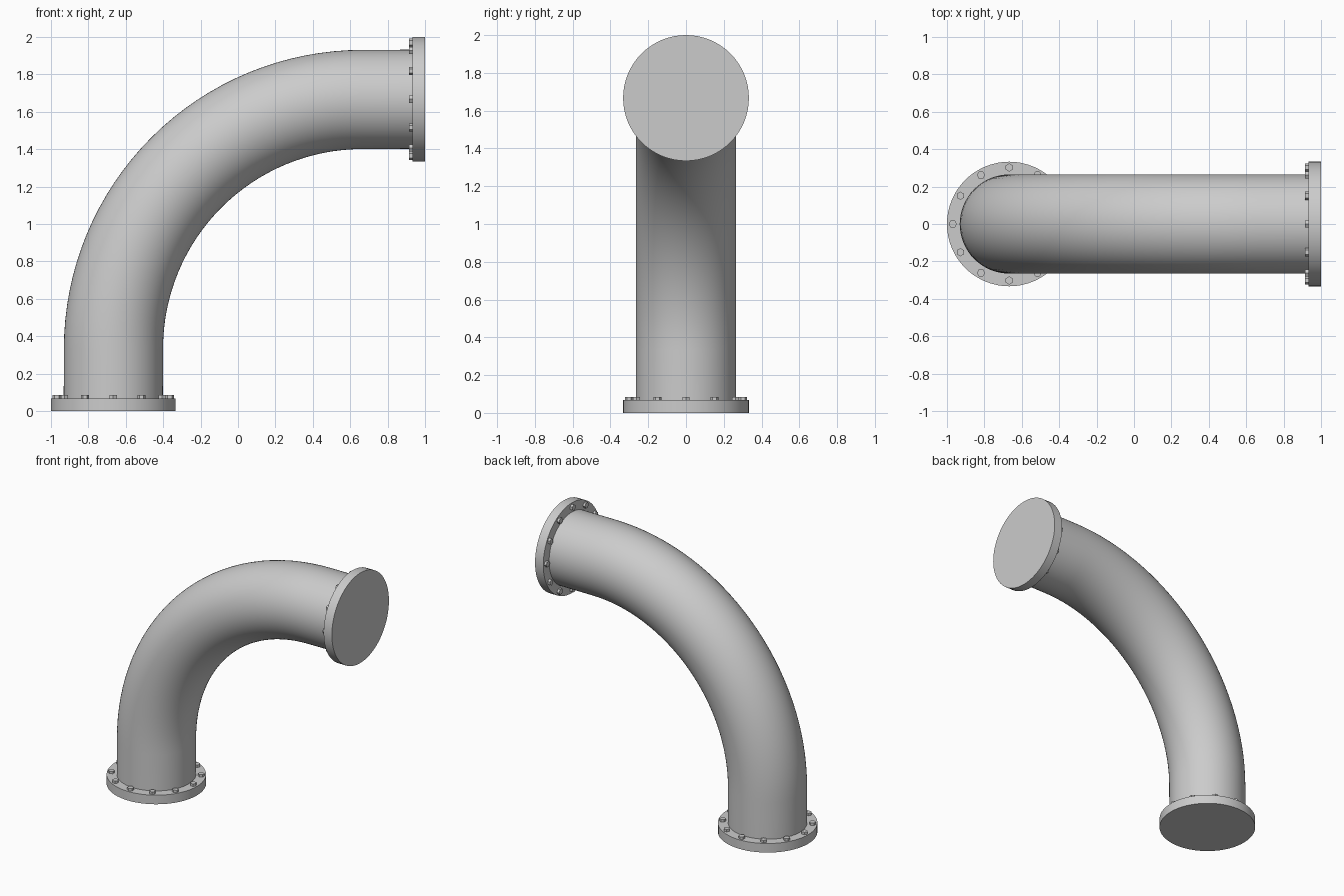
import bpy, bmesh
from math import pi, sin, cos, radians
from mathutils import Matrix, Vector

if "Cube" in bpy.data.objects:
    bpy.data.objects.remove(bpy.data.objects["Cube"])

OFF = 0.667      # pipe axis offset: base at x=-OFF, outlet at z=1+OFF
BEND = 1.333     # bend radius of the centre line
PIPE_R, FLANGE_R, FLANGE_T = 0.265, 0.333, 0.067
BOLT_RING, BOLT_R, BOLT_H = 0.302, 0.022, 0.018


def make_object(name, bm):
    bmesh.ops.recalc_face_normals(bm, faces=bm.faces)
    mesh = bpy.data.meshes.new(name)
    bm.to_mesh(mesh)
    bm.free()
    ob = bpy.data.objects.new(name, mesh)
    bpy.context.collection.objects.link(ob)
    bpy.ops.object.select_all(action='DESELECT')
    ob.select_set(True)
    bpy.context.view_layer.objects.active = ob
    bpy.ops.object.shade_smooth_by_angle(angle=radians(35))
    return ob


def disc(bm, frame, radius, z0, z1, sides):
    bmesh.ops.create_cone(
        bm, cap_ends=True, segments=sides, radius1=radius, radius2=radius,
        depth=z1 - z0,
        matrix=frame @ Matrix.Translation((0, 0, (z0 + z1) / 2)))


# Bent pipe: straight, quarter bend, straight
steps, sides = 32, 64
pivot = Vector((OFF, 0, 1 - OFF))
path = [(Vector((-OFF, 0, 0.02)), 0.0)]
for i in range(steps + 1):
    a = i / steps * pi / 2
    path.append((pivot + BEND * Vector((-cos(a), 0, sin(a))), a))
path.append((Vector((0.98, 0, 1 + OFF)), pi / 2))

bm = bmesh.new()
rings = []
for centre, a in path:
    side = Vector((cos(a), 0, -sin(a)))
    rings.append([bm.verts.new(centre + PIPE_R * (side * cos(t) + Vector((0, sin(t), 0))))
                  for t in (2 * pi * k / sides for k in range(sides))])
for r0, r1 in zip(rings, rings[1:]):
    for k in range(sides):
        n = (k + 1) % sides
        bm.faces.new((r0[k], r0[n], r1[n], r1[k]))
bm.faces.new(rings[0])
bm.faces.new(rings[-1])
make_object("bent_pipe", bm)

# Flanges with a ring of twelve hex bolts on the pipe side
ends = {
    "base": Matrix.Translation((-OFF, 0, 0)),
    "outlet": Matrix.Translation((1, 0, 1 + OFF)) @ Matrix.Rotation(-pi / 2, 4, 'Y'),
}
for name, frame in ends.items():
    bm = bmesh.new()
    disc(bm, frame, FLANGE_R, 0, FLANGE_T, 64)
    make_object(name + "_flange", bm)

    bm = bmesh.new()
    for k in range(12):
        t = k * pi / 6
        spot = Matrix.Translation((BOLT_RING * cos(t), BOLT_RING * sin(t), 0))
        turn = Matrix.Rotation(t + pi / 2, 4, 'Z')
        disc(bm, frame @ spot @ turn, BOLT_R, FLANGE_T - 0.01, FLANGE_T + BOLT_H, 6)
    make_object(name + "_bolts", bm)
